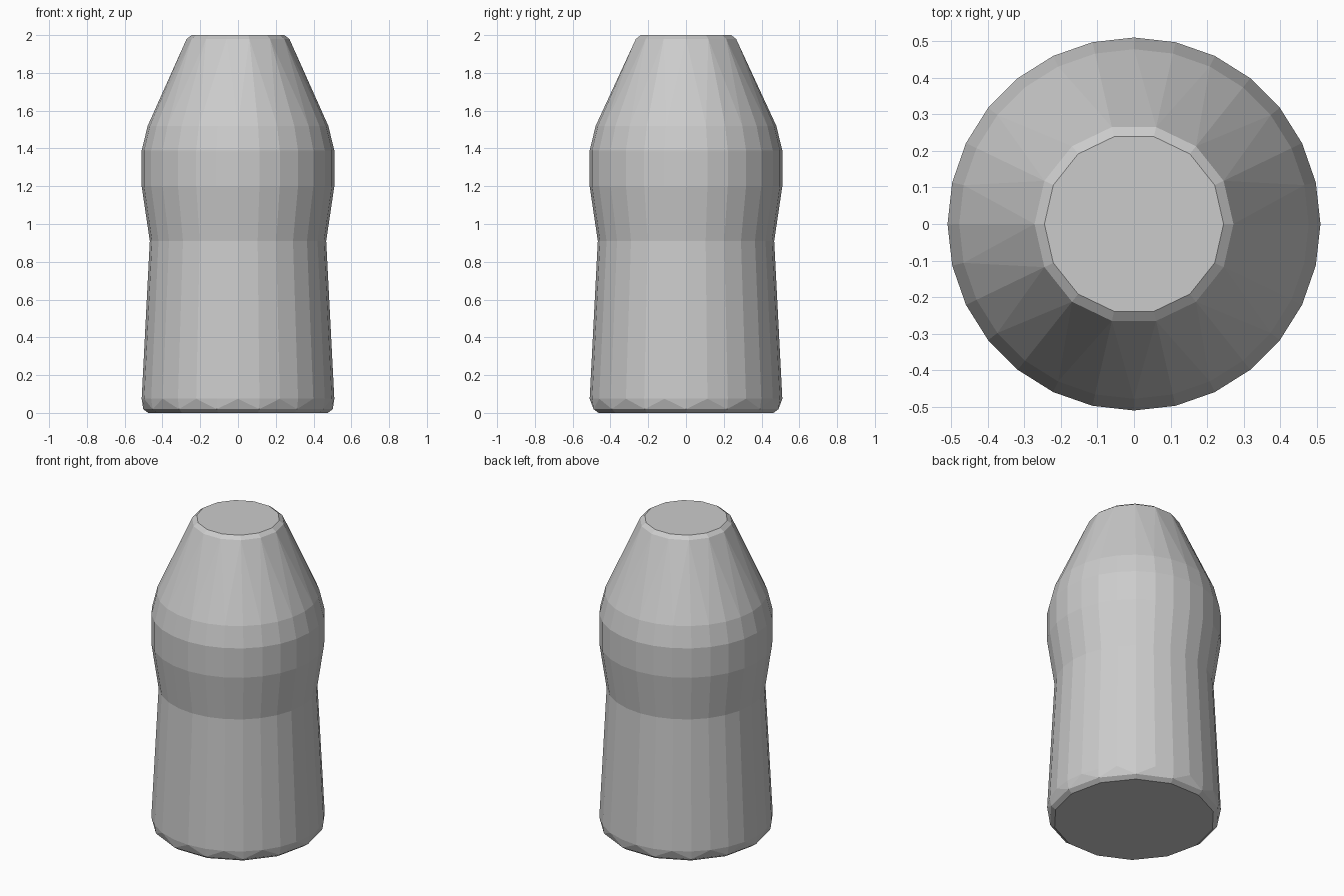
import bpy, bmesh
from math import sin, cos, pi

if "Cube" in bpy.data.objects:
    bpy.data.objects.remove(bpy.data.objects["Cube"])


def lathe(name, rings, cap_first=False, cap_last=False):
    """Bridge rings of (z, radius, sides); flat-shaded low-poly surface."""
    bm = bmesh.new()
    loops, ends = [], []
    for z, r, n in rings:
        vs = [bm.verts.new((r * cos(2 * pi * i / n), r * sin(2 * pi * i / n), z))
              for i in range(n)]
        loops.append([bm.edges.new((vs[i], vs[(i + 1) % n])) for i in range(n)])
        ends.append(vs)
    for a, b in zip(loops, loops[1:]):
        bmesh.ops.bridge_loops(bm, edges=a + b)
    if cap_first:
        bm.faces.new(ends[0][::-1])
    if cap_last:
        bm.faces.new(ends[-1])
    bmesh.ops.recalc_face_normals(bm, faces=bm.faces[:])
    mesh = bpy.data.meshes.new(name)
    bm.to_mesh(mesh)
    bm.free()
    obj = bpy.data.objects.new(name, mesh)
    bpy.context.collection.objects.link(obj)
    return obj


# Lower body: slightly tapered cylinder with a faceted bottom bevel
lathe("lower_body", [
    (0.0, 0.475, 14),
    (0.02, 0.502, 14),
    (0.075, 0.51, 28),
    (0.91, 0.467, 28),
], cap_first=True)

# Upper body: bulging shoulder narrowing to a flat top
lathe("upper_body", [
    (0.91, 0.467, 28),
    (1.20, 0.51, 28),
    (1.39, 0.51, 28),
    (1.52, 0.478, 28),
    (1.98, 0.272, 14),
    (2.0, 0.245, 14),
], cap_last=True)
